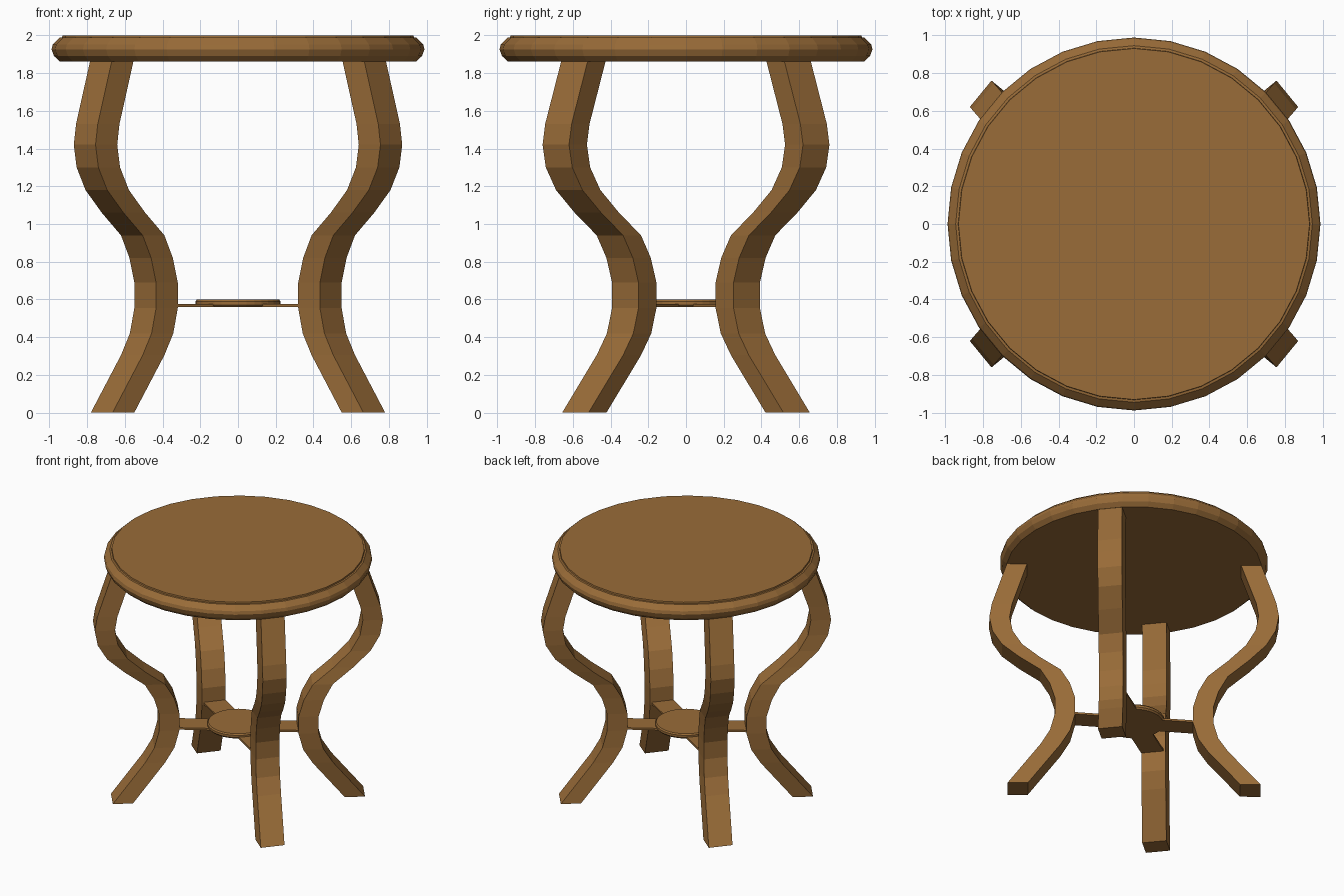
import bpy, bmesh, math
from mathutils import Vector

if "Cube" in bpy.data.objects:
    bpy.data.objects.remove(bpy.data.objects["Cube"])

wood = bpy.data.materials.new("wood")
wood.diffuse_color = (0.32, 0.15, 0.04, 1)
wood.use_nodes = True
wood.node_tree.nodes["Principled BSDF"].inputs["Base Color"].default_value = wood.diffuse_color


def make_object(name, bm, mirror=False):
    bmesh.ops.recalc_face_normals(bm, faces=bm.faces)
    mesh = bpy.data.meshes.new(name)
    bm.to_mesh(mesh)
    bm.free()
    mesh.materials.append(wood)
    obj = bpy.data.objects.new(name, mesh)
    bpy.context.collection.objects.link(obj)
    if mirror:
        mod = obj.modifiers.new("Mirror", 'MIRROR')
        mod.use_axis = (True, True, False)
        mod.use_mirror_merge = False
    return obj


def loft(bm, rings):
    """Skin a stack of equal-sized rings and cap both ends."""
    loops = [[bm.verts.new(p) for p in ring] for ring in rings]
    n = len(loops[0])
    for a, b in zip(loops, loops[1:]):
        for i in range(n):
            j = (i + 1) % n
            bm.faces.new((a[i], a[j], b[j], b[i]))
    bm.faces.new(loops[0])
    bm.faces.new(loops[-1])


def disc(name, profile, sides=32):
    bm = bmesh.new()
    step = 2 * math.pi / sides
    loft(bm, [[(r * math.cos(i * step), r * math.sin(i * step), z)
               for i in range(sides)] for r, z in profile])
    return make_object(name, bm)


# Round top with a moulded rim
disc("tabletop", [(0.943, 1.86), (0.975, 1.89), (0.988, 1.925), (0.982, 1.95),
                  (0.945, 1.987), (0.932, 1.989), (0.93, 2.0)])

# Curved legs: outermost x and height along the curve
path = [(0.78, 0), (0.62, 0.305), (0.573, 0.42), (0.549, 0.555), (0.549, 0.69),
        (0.575, 0.82), (0.62, 0.94), (0.722, 1.06), (0.808, 1.18),
        (0.855, 1.3), (0.87, 1.42), (0.858, 1.53), (0.784, 1.862)]
depth = Vector((0.0575, 0.0475, 0))
width = Vector((0.0575, -0.07, 0))
bm = bmesh.new()
rings = []
for outer_x, z in path:
    x = outer_x - 0.115
    c = Vector((x, 0.2725 + 1.147 * (x - 0.4325), z))
    rings.append([c + depth + width, c + depth - width,
                  c - depth - width, c - depth + width])
loft(bm, rings)
make_object("legs", bm, mirror=True)

# Thin stretcher bars running from the hub into each leg
angle = math.radians(32)
along = Vector((math.cos(angle), math.sin(angle), 0))
side = Vector((-along.y, along.x, 0)) * 0.083
bm = bmesh.new()
loft(bm, [[along * r + side * s + Vector((0, 0, z))
           for r, s in ((0.1, -1), (0.465, -1), (0.465, 1), (0.1, 1))]
          for z in (0.56, 0.576)])
make_object("stretchers", bm, mirror=True)

# Small round hub joining the stretchers
disc("stretcher_hub", [(0.215, 0.56), (0.226, 0.572), (0.226, 0.59), (0.218, 0.6)])
